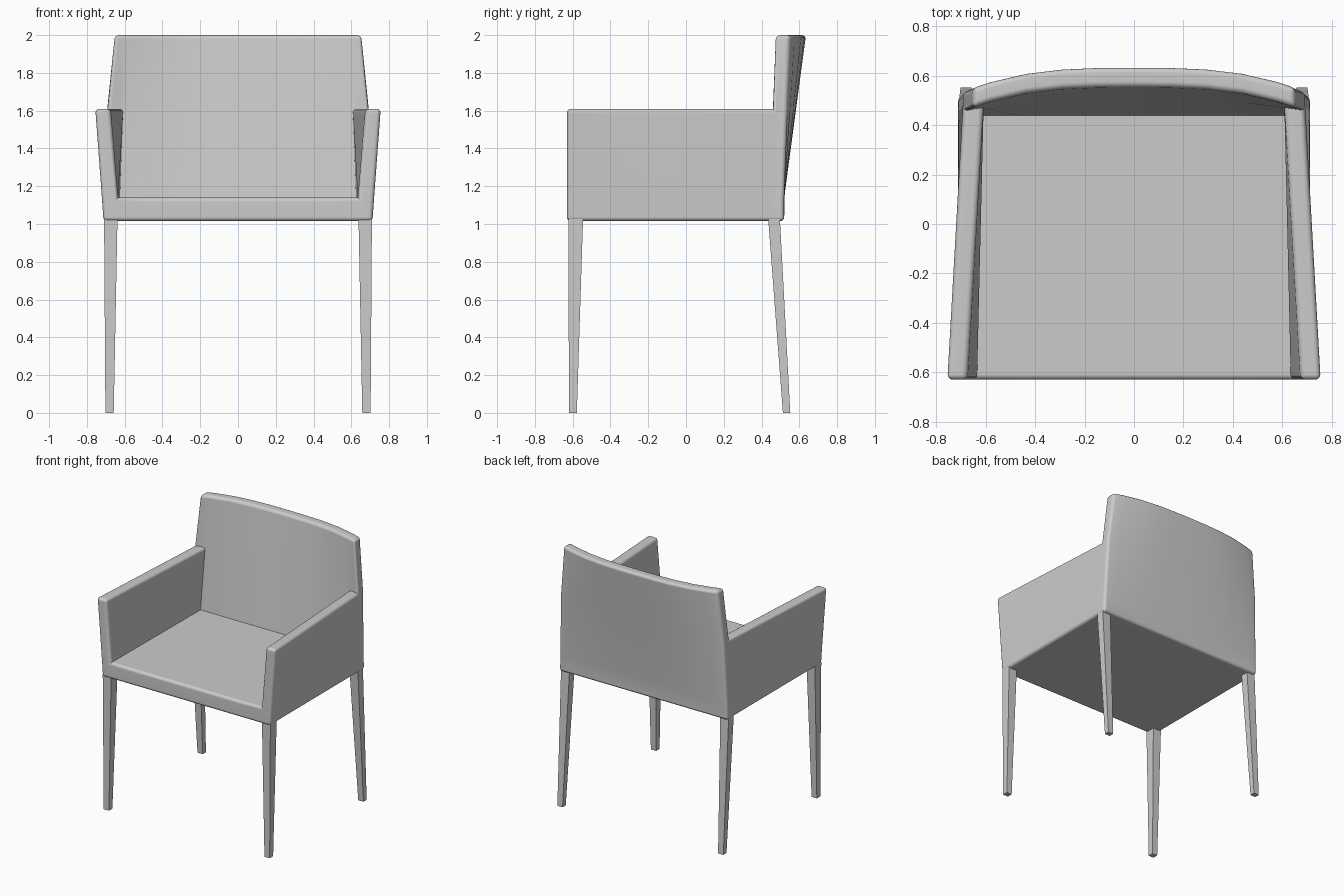
import bpy, bmesh, math

if "Cube" in bpy.data.objects:
    bpy.data.objects.remove(bpy.data.objects["Cube"], do_unlink=True)

# Single grey finish
grey = bpy.data.materials.new("soft grey")
grey.use_nodes = True
tone = (0.6, 0.6, 0.6, 1)
grey.diffuse_color = tone
grey.node_tree.nodes["Principled BSDF"].inputs["Base Color"].default_value = tone


def make_object(name, bm):
    bmesh.ops.recalc_face_normals(bm, faces=bm.faces)
    mesh = bpy.data.meshes.new(name)
    bm.to_mesh(mesh)
    bm.free()
    obj = bpy.data.objects.new(name, mesh)
    bpy.context.collection.objects.link(obj)
    mesh.materials.append(grey)
    return obj


# Upholstered shell: seat, arms and back as cells of one bent lattice
HEIGHTS = [1.015, 1.14, 1.61, 2.0]
FRONT_OUTER, FRONT_INNER = [0.712, 0.721, 0.757, 0.757], [0.635, 0.635, 0.675, 0.675]
REAR_OUTER, REAR_INNER = [0.712, 0.709, 0.692, 0.652], [0.63, 0.625, 0.608, 0.58]
SPREAD = [-1, -0.75, -0.5, -0.25, 0, 0.25, 0.5, 0.75, 1]
COLS, LAYERS, ROWS = len(SPREAD) + 1, 2, 3


def filled(i, j, k):
    if not (0 <= i < COLS and 0 <= j < LAYERS and 0 <= k < ROWS):
        return False
    is_arm = i in (0, COLS - 1)
    return j == 1 or k == 0 or (k == 1 and is_arm)


def place(i, j, k):
    z = HEIGHTS[k]
    outer, inner = (FRONT_OUTER, FRONT_INNER) if j == 0 else (REAR_OUTER, REAR_INNER)
    if i in (0, COLS):
        x = outer[k] * (-1 if i == 0 else 1)
    else:
        x = inner[k] * SPREAD[i - 1]
    if j == 0:
        return x, -0.63, z
    rise = max(0, (z - 1.14) / 0.86)
    bow = 0.115 - 0.085 * abs(x / outer[k]) ** 3
    return x, (0.44 if j == 1 else 0.52) + rise * bow, z


def build_shell():
    bm = bmesh.new()
    verts = {}

    def vert(p):
        if p not in verts:
            verts[p] = bm.verts.new(place(*p))
        return verts[p]

    for i in range(COLS):
        for j in range(LAYERS):
            for k in range(ROWS):
                if not filled(i, j, k):
                    continue
                for axis in range(3):
                    for side in (0, 1):
                        near = [i, j, k]
                        near[axis] += 2 * side - 1
                        if filled(*near):
                            continue
                        corners = []
                        for a, b in ((0, 0), (1, 0), (1, 1), (0, 1)):
                            p = [i, j, k]
                            p[axis] += side
                            p[(axis + 1) % 3] += a
                            p[(axis + 2) % 3] += b
                            corners.append(vert(tuple(p)))
                        bm.faces.new(corners)
    bmesh.ops.recalc_face_normals(bm, faces=bm.faces)

    # Round only the outward padded edges
    rounded = [e for e in bm.edges if e.calc_face_angle_signed(0) > math.radians(40)]
    bmesh.ops.bevel(bm, geom=rounded, offset=0.022, offset_type='OFFSET', segments=4,
                    profile=0.5, affect='EDGES', clamp_overlap=True)
    return make_object("upholstered_shell", bm)


shell = build_shell()
bpy.ops.object.select_all(action='DESELECT')
shell.select_set(True)
bpy.context.view_layer.objects.active = shell
bpy.ops.object.shade_smooth_by_angle(angle=math.radians(40))
weighted = shell.modifiers.new("padded_normals", 'WEIGHTED_NORMAL')
weighted.keep_sharp = True


# Tapered square legs, given as x and y ranges at top and foot
def build_leg(name, side, top, foot):
    bm = bmesh.new()
    bmesh.ops.create_cube(bm, size=1)
    for v in bm.verts:
        x0, x1, y0, y1 = top if v.co.z > 0 else foot
        v.co = (side * (x1 if v.co.x > 0 else x0), y1 if v.co.y > 0 else y0,
                1.03 if v.co.z > 0 else 0)
    make_object(name, bm)


for label, side in (("left", 1), ("right", -1)):
    build_leg("front_leg_" + label, side,
              (0.638, 0.709, -0.622, -0.545), (0.658, 0.702, -0.62, -0.578))
    build_leg("rear_leg_" + label, side,
              (0.638, 0.709, 0.435, 0.497), (0.658, 0.702, 0.513, 0.552))
